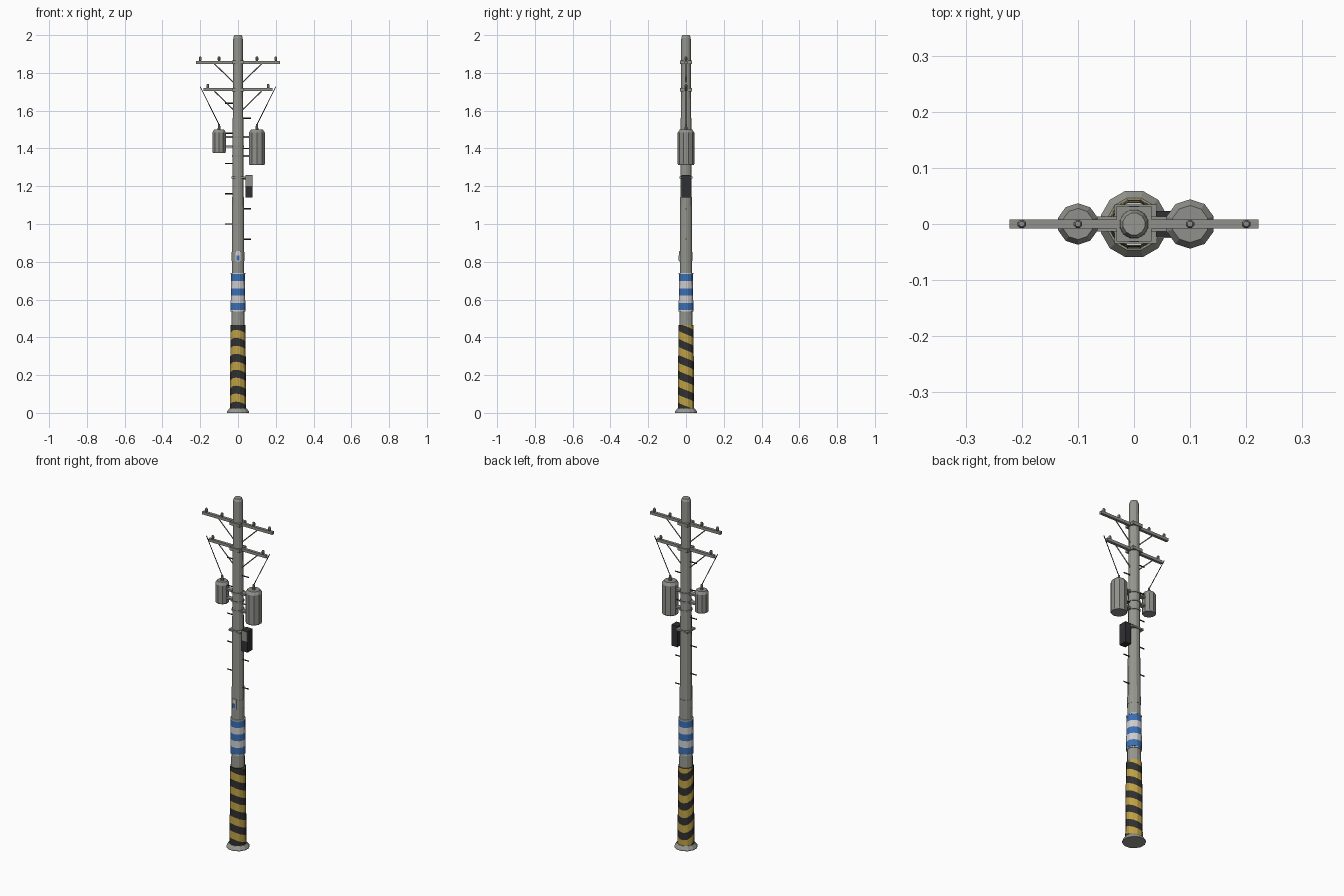
import bpy, bmesh
from math import sin, cos, pi
from mathutils import Vector

cube = bpy.data.objects.get("Cube")
if cube:
    bpy.data.objects.remove(cube, do_unlink=True)


def material(name, rgb):
    m = bpy.data.materials.new(name)
    m.use_nodes = True
    m.diffuse_color = (*rgb, 1)
    m.node_tree.nodes["Principled BSDF"].inputs["Base Color"].default_value = (*rgb, 1)
    return m


CONCRETE = material("concrete grey", (0.31, 0.31, 0.28))
STEEL = material("steel grey", (0.28, 0.28, 0.26))
DARK = material("dark metal", (0.03, 0.03, 0.033))
BLACK = material("stripe black", (0.03, 0.03, 0.03))
YELLOW = material("stripe yellow", (0.52, 0.36, 0.06))
BLUE = material("band blue", (0.045, 0.16, 0.46))
WHITE = material("band white", (0.62, 0.62, 0.62))


def finish(bm, name, *mats):
    bmesh.ops.recalc_face_normals(bm, faces=bm.faces[:])
    mesh = bpy.data.meshes.new(name)
    bm.to_mesh(mesh)
    bm.free()
    for m in mats:
        mesh.materials.append(m)
    ob = bpy.data.objects.new(name, mesh)
    bpy.context.collection.objects.link(ob)
    return ob


def lathe(name, profile, mat, x=0, y=0, sides=12, turn=0.5):
    """Stack of rings from (radius, z) points, capped at both ends."""
    bm = bmesh.new()
    rings = []
    for r, z in profile:
        angles = [2 * pi * (i + turn) / sides for i in range(sides)]
        rings.append([bm.verts.new((x + r * cos(a), y + r * sin(a), z)) for a in angles])
    for a, b in zip(rings, rings[1:]):
        for i in range(sides):
            j = (i + 1) % sides
            bm.faces.new((a[i], a[j], b[j], b[i]))
    bm.faces.new(rings[0])
    bm.faces.new(rings[-1])
    return finish(bm, name, mat)


def box(name, centre, size, mat):
    bm = bmesh.new()
    bmesh.ops.create_cube(bm, size=1)
    for v in bm.verts:
        v.co = Vector(a * b for a, b in zip(v.co, size)) + Vector(centre)
    return finish(bm, name, mat)


def rod(name, start, end, radius, mat, sides=6):
    start, end = Vector(start), Vector(end)
    d = end - start
    bm = bmesh.new()
    bmesh.ops.create_cone(bm, cap_ends=True, segments=sides,
                          radius1=radius, radius2=radius, depth=d.length)
    bmesh.ops.transform(bm, matrix=d.to_track_quat("Z", "Y").to_matrix().to_4x4(), verts=bm.verts)
    bmesh.ops.translate(bm, vec=(start + end) / 2, verts=bm.verts)
    return finish(bm, name, mat)


def striped_sleeve(name, z0, z1, r0, r1, bounds, slope, mats):
    """Sleeve on the pole, cut along stripe edges that dip by slope * y."""
    n = 24
    bm = bmesh.new()
    rings = []
    for b in bounds:
        ring = []
        for i in range(n):
            a = 2 * pi * i / n
            flat = 1 if i % 2 else cos(pi / 12)
            c, s = cos(a), sin(a)
            drop = slope * r0 * (s - 0.3 * c * s)
            z = min(max(b - drop, z0), z1)
            r = flat * (r0 + (r1 - r0) * (z - z0) / (z1 - z0))
            ring.append(bm.verts.new((r * c, r * s, z)))
        rings.append(ring)
    for k in range(len(rings) - 1):
        for i in range(n):
            j = (i + 1) % n
            f = bm.faces.new((rings[k][i], rings[k][j], rings[k + 1][j], rings[k + 1][i]))
            f.material_index = k % 2
    bmesh.ops.remove_doubles(bm, verts=bm.verts[:], dist=0.0004)
    # rims closing the sleeve against the pole
    for edges in [[e for e in bm.edges if all(abs(v.co.z - z) < 0.001 for v in e.verts)]
                  for z in (z0, z1)]:
        bmesh.ops.holes_fill(bm, edges=[e for e in edges if e.is_boundary], sides=0)
    return finish(bm, name, *mats)


# Pole and footing
lathe("pole", [(0.039, 0), (0.026, 1.985), (0.02, 2)], CONCRETE)
lathe("footing", [(0.061, 0), (0.061, 0.006), (0.048, 0.024)], CONCRETE)

# Warning sleeve and striped band
edges = [0.0845 * k + s for k in range(-1, 8) for s in (-0.006, 0.036)]
striped_sleeve("warning_sleeve", 0.022, 0.465, 0.045, 0.041, edges, 0.5, (BLACK, YELLOW))
striped_sleeve("blue_white_band", 0.545, 0.735, 0.04, 0.039,
               [0.545 + 0.038 * k for k in range(6)], 0, (BLUE, WHITE))
for z in (0.541, 0.737):
    lathe("band_edge", [(0.04, z - 0.003), (0.04, z + 0.003)], WHITE)

# Number plate on the front
box("plate", (0, -0.034, 0.83), (0.026, 0.008, 0.056), WHITE)
box("plate_panel", (0, -0.0385, 0.82), (0.018, 0.002, 0.026), BLUE)
lathe("plate_strap", [(0.035, 0.805), (0.035, 0.853)], CONCRETE)

# Crossarms with clamps, braces and insulators
for name, z, half, pins in (("upper", 1.856, 0.222, (0.1, 0.2)),
                            ("lower", 1.711, 0.183, (0.16,))):
    box(name + "_crossarm", (0, 0, z), (2 * half, 0.016, 0.016), STEEL)
    box(name + "_clamp", (0, 0, z), (0.062, 0.062, 0.018), STEEL)
    for s in (-1, 1):
        rod(name + "_brace", (s * 0.125, 0, z - 0.008), (s * 0.025, 0, z - 0.105), 0.003, STEEL)
        for x in pins:
            lathe(name + "_insulator", [(0.005, z + 0.006), (0.008, z + 0.014),
                                        (0.008, z + 0.024), (0.005, z + 0.03)],
                  STEEL, x=s * x, sides=8)

# Transformers with bushings, brackets and feed wires
for side, s, r, bottom, bars in (("left", 1, 0.044, 1.312, (1.46, 1.36)),
                                 ("right", -1, 0.037, 1.377, (1.46, 1.41))):
    x = s * 0.1
    lathe(side + "_transformer", [(r * 0.94, bottom), (r, bottom + 0.006), (r, 1.484),
                                  (r * 0.75, 1.5)], STEEL, x=x, sides=10)
    lathe(side + "_bushing", [(0.009, 1.498), (0.007, 1.515), (0.005, 1.53)],
          STEEL, x=x, sides=8)
    rod(side + "_feed_wire", (s * 0.2, 0, 1.727), (x, 0, 1.526), 0.0022, DARK)
    for z in bars:
        box(side + "_bracket", (s * 0.045, 0, z), (0.05, 0.026, 0.01), STEEL)
        lathe(side + "_bracket_band", [(0.033, z - 0.006), (0.033, z + 0.006)], STEEL)

# Control cabinet on its collar
box("cabinet_collar", (0.003, 0, 1.246), (0.076, 0.07, 0.01), STEEL)
box("cabinet", (0.058, 0, 1.2), (0.038, 0.046, 0.12), DARK)
box("cabinet_door", (0.058, -0.0235, 1.23), (0.034, 0.003, 0.056), STEEL)

# Climbing pegs, alternating sides
for i in range(10):
    s = 1 if i % 2 == 0 else -1
    z = 0.92 + 0.08 * i
    rod("climbing_peg", (s * 0.02, 0, z), (s * 0.068, 0, z), 0.0035, DARK)
